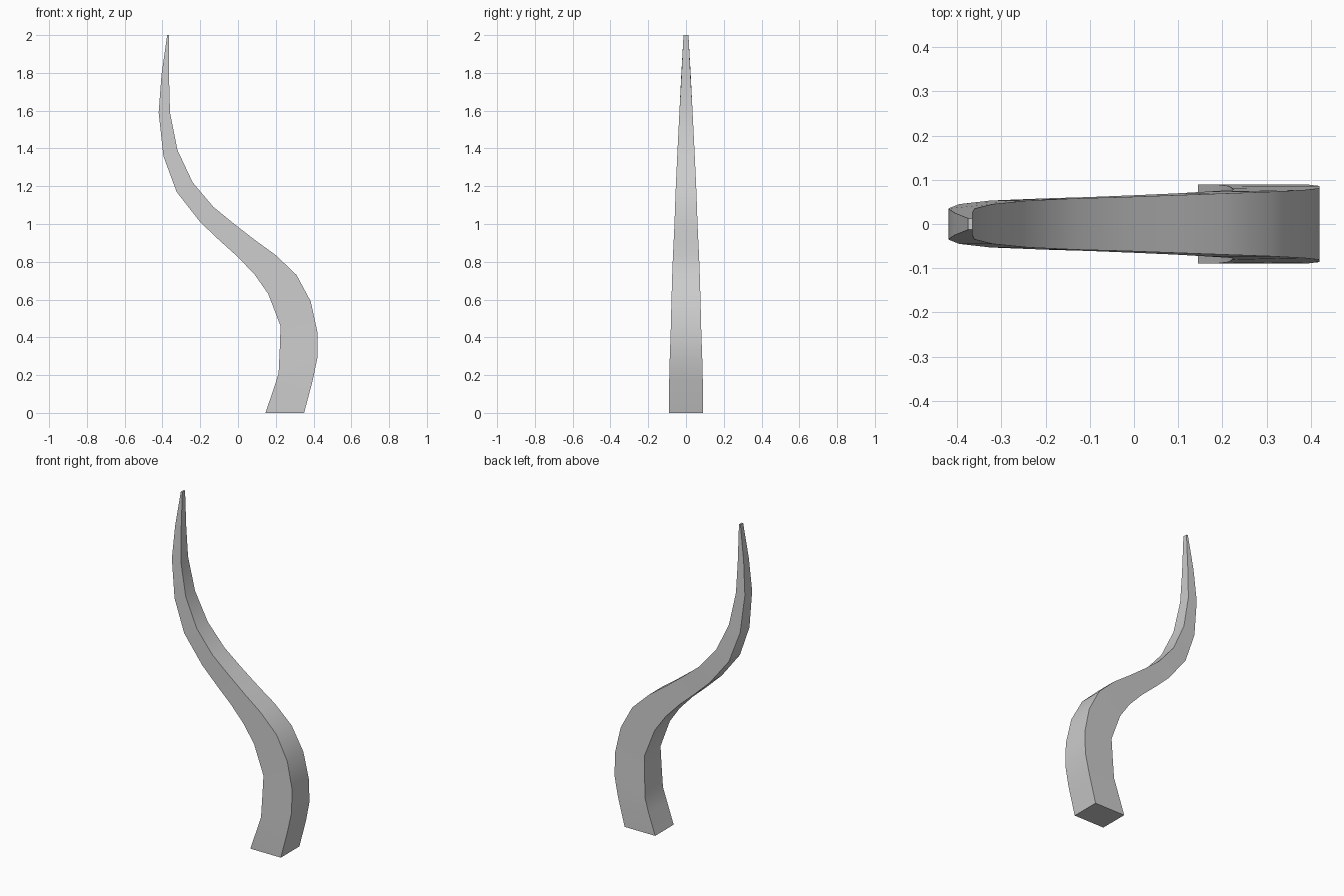
import bpy
import bmesh
import math

# Remove the default object
default_cube = bpy.data.objects.get("Cube")
if default_cube:
    bpy.data.objects.remove(default_cube, do_unlink=True)


def make_material(name, colour):
    material = bpy.data.materials.new(name)
    material.use_nodes = True
    material.diffuse_color = colour
    shader = material.node_tree.nodes["Principled BSDF"]
    shader.inputs["Base Color"].default_value = colour
    return material


def make_tapered_strip(name, inner_edge, outer_edge, half_depths, material):
    """Loft a four-sided section along two matching edge curves."""
    mesh = bpy.data.meshes.new(name)
    bm = bmesh.new()
    rings = []
    for (ax, az), (bx, bz), depth in zip(inner_edge, outer_edge, half_depths):
        corners = [(ax, -depth, az), (bx, -depth, bz),
                   (bx, depth, bz), (ax, depth, az)]
        rings.append([bm.verts.new(corner) for corner in corners])
    for lower, upper in zip(rings, rings[1:]):
        for i in range(len(lower)):
            j = (i + 1) % len(lower)
            bm.faces.new((lower[i], lower[j], upper[j], upper[i]))
    # Close both ends
    bm.faces.new(rings[0][::-1])
    bm.faces.new(rings[-1])
    bmesh.ops.recalc_face_normals(bm, faces=bm.faces[:])
    bm.to_mesh(mesh)
    bm.free()
    mesh.materials.append(material)
    strip = bpy.data.objects.new(name, mesh)
    bpy.context.collection.objects.link(strip)
    return strip


# Edge curves of the S-bend, from the thick base to the thin tip
left_edge = [(.145, 0), (.19, .13), (.215, .21), (.222, .36), (.225, .46),
             (.16, .63), (.09, .73), (0, .825), (-.1, .915), (-.2, 1.01),
             (-.325, 1.17), (-.395, 1.36), (-.42, 1.59), (-.405, 1.79),
             (-.375, 2)]
right_edge = [(.35, 0), (.395, .17), (.42, .29), (.42, .43), (.385, .59),
              (.31, .73), (.2, .835), (.09, .915), (-.02, 1), (-.13, 1.09),
              (-.24, 1.22), (-.32, 1.39), (-.36, 1.59), (-.365, 1.77),
              (-.365, 2)]
half_depths = [.089, .089, .086, .081, .077, .073, .069, .065, .061, .058,
               .053, .045, .035, .025, .013]

grey = make_material("plain grey", (.6, .6, .6, 1))
horn = make_tapered_strip("curved_horn", left_edge, right_edge,
                          half_depths, grey)

# Smooth along the bend, crisp along the four corners
bpy.context.view_layer.objects.active = horn
horn.select_set(True)
bpy.ops.object.shade_smooth_by_angle(angle=math.radians(30))
